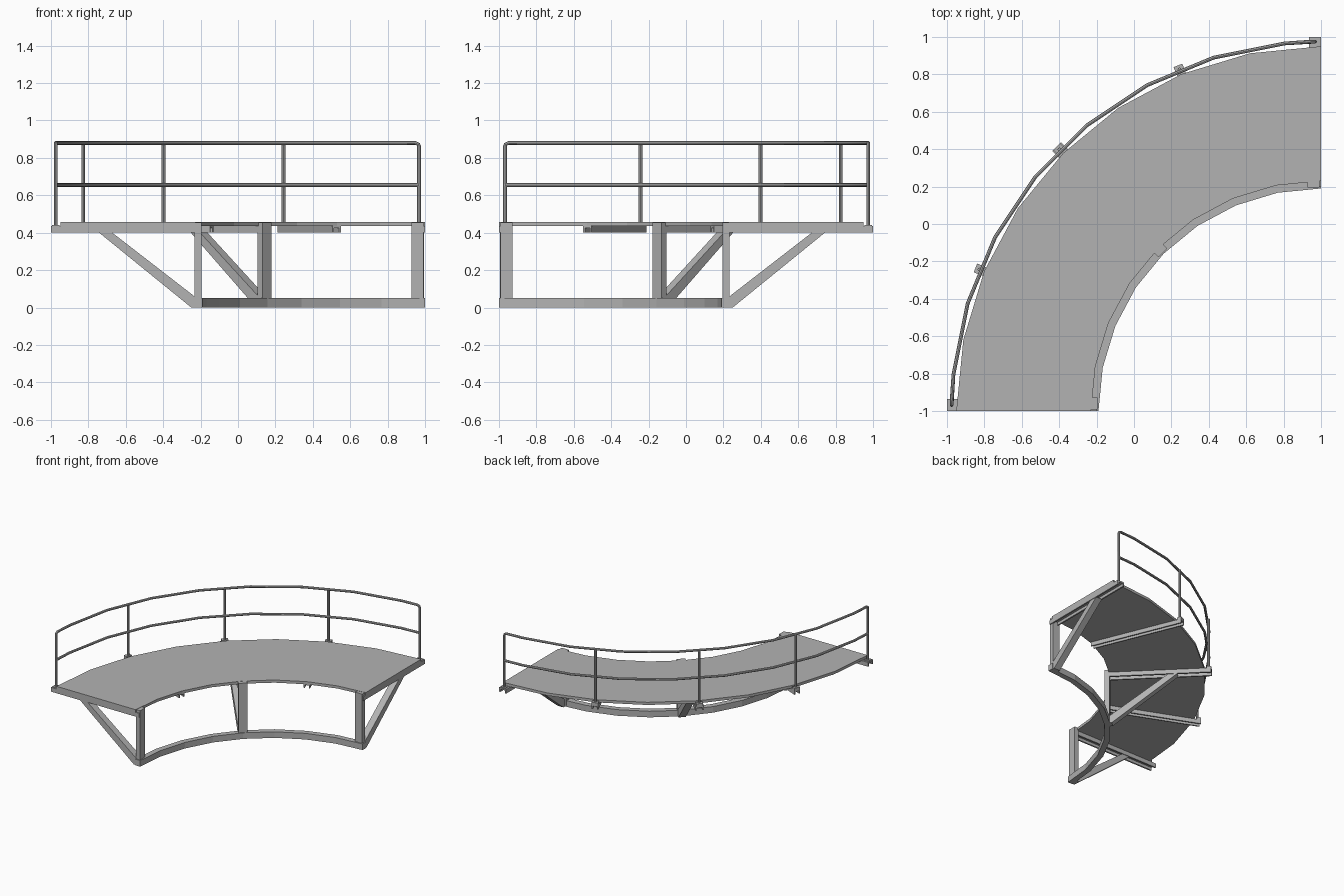
import bpy, bmesh
from math import sin, cos, radians

if "Cube" in bpy.data.objects:
    bpy.data.objects.remove(bpy.data.objects["Cube"], do_unlink=True)

steel = bpy.data.materials.new("grey_steel")
steel.use_nodes = True
grey = (0.45, 0.45, 0.45, 1)
steel.diffuse_color = grey
steel.node_tree.nodes["Principled BSDF"].inputs["Base Color"].default_value = grey


def place(angle, r, t, z):
    """Radius r, sideways offset t and height z at an angle about the bend centre."""
    a = radians(angle)
    return (1 - r * cos(a) + t * sin(a), -1 + r * sin(a) + t * cos(a), z)


def finish(bm, name):
    bmesh.ops.recalc_face_normals(bm, faces=bm.faces)
    mesh = bpy.data.meshes.new(name)
    bm.to_mesh(mesh)
    bm.free()
    mesh.materials.append(steel)
    obj = bpy.data.objects.new(name, mesh)
    bpy.context.collection.objects.link(obj)
    return obj


def loft(name, rings):
    """Skin equal cross-sections and cap both ends."""
    bm = bmesh.new()
    loops = [[bm.verts.new(p) for p in ring] for ring in rings]
    n = len(loops[0])
    for a, b in zip(loops, loops[1:]):
        for i in range(n):
            j = (i + 1) % n
            bm.faces.new((a[i], a[j], b[j], b[i]))
    bm.faces.new(loops[0])
    bm.faces.new(loops[-1])
    return finish(bm, name)


def arc_strip(name, r0, r1, z0, z1, steps=8):
    section = [(r0, z0), (r1, z0), (r1, z1), (r0, z1)]
    return loft(name, [[place(90 * i / steps, r, 0, z) for r, z in section]
                       for i in range(steps + 1)])


def side_prism(name, angle, profile, t0, t1):
    """Profile in radius and height, extruded sideways."""
    return loft(name, [[place(angle, r, t, z) for r, z in profile] for t in (t0, t1)])


def box(name, angle, r0, r1, t0, t1, z0, z1):
    return side_prism(name, angle, [(r0, z0), (r1, z0), (r1, z1), (r0, z1)], t0, t1)


def channel(name, angle, r0, r1, t0, t1, z0, z1, wall=0.012):
    """Beam with a downward-opening channel section."""
    section = [(t0, z0), (t0 + wall, z0), (t0 + wall, z1 - wall), (t1 - wall, z1 - wall),
               (t1 - wall, z0), (t1, z0), (t1, z1), (t0, z1)]
    return loft(name, [[place(angle, r, t, z) for t, z in section] for r in (r0, r1)])


def tube(name, points, radius=0.01):
    curve = bpy.data.curves.new(name, "CURVE")
    curve.dimensions = "3D"
    curve.bevel_depth = radius
    curve.bevel_resolution = 2
    curve.use_fill_caps = True
    spline = curve.splines.new("POLY")
    spline.points.add(len(points) - 1)
    for sp, p in zip(spline.points, points):
        sp.co = (*p, 1)
    curve.materials.append(steel)
    obj = bpy.data.objects.new(name, curve)
    bpy.context.collection.objects.link(obj)
    bpy.ops.object.select_all(action="DESELECT")
    obj.select_set(True)
    bpy.context.view_layer.objects.active = obj
    bpy.ops.object.convert(target="MESH")
    bpy.ops.object.shade_smooth_by_angle()


# Curved walkway and lower ring
arc_strip("deck", 1.23, 1.95, 0.435, 0.457)
arc_strip("lower_ring", 1.19, 1.235, 0, 0.05)

# Support frames: post, diagonal brace and beam
brace = [(1.22, 0), (1.25, 0), (1.745, 0.402), (1.675, 0.402), (1.22, 0.05)]
for name, angle, t0, t1 in (("right", 0, 0, 0.065), ("middle", 45, -0.033, 0.033),
                            ("left", 90, -0.065, 0)):
    inset = 0.008 if name == "right" else -0.008 if name == "left" else 0
    box(name + "_post", angle, 1.195, 1.232, t0 + inset, t1 + inset, 0.01, 0.455)
    side_prism(name + "_brace", angle, brace, t0 + 0.005, t1 - 0.005)
    channel(name + "_beam", angle, 1.2, 2.0, t0, t1, 0.40, 0.435)

# Lighter beams between the frames
for name, angle in (("right", 22.5), ("left", 67.5)):
    channel(name + "_light_beam", angle, 1.235, 2.0, -0.025, 0.025, 0.402, 0.435, 0.01)

# Guard rail with bent-down ends
R = 1.975
bends = [5.625 + 11.25 * i for i in range(8)]
arc = [place(a, R, 0, 0.88) for a in bends]
tube("top_rail", [place(0, R, 0.032, 0.43), place(0, R, 0.032, 0.862),
                  place(0, R, 0.036, 0.873), place(0, R, 0.052, 0.88), *arc,
                  place(90, R, -0.052, 0.88), place(90, R, -0.036, 0.873),
                  place(90, R, -0.032, 0.862), place(90, R, -0.032, 0.43)])
tube("middle_rail", [place(0, R, 0.032, 0.655), *[(x, y, 0.655) for x, y, z in arc],
                     place(90, R, -0.032, 0.655)])
for i, angle in enumerate((22.5, 45, 67.5)):
    r = R * cos(radians(5.625)) + 0.012
    tube(f"rail_post_{i + 1}", [place(angle, r, 0, 0.42), place(angle, r, 0, 0.878)])
    box(f"post_bracket_{i + 1}", angle, 1.965, 2.0, -0.025, 0.025, 0.435, 0.455)
for name, angle, t in (("right", 0, 0.03), ("left", 90, -0.03)):
    box(name + "_end_bracket", angle, 1.955, 1.995, t - 0.022, t + 0.022, 0.43, 0.44)
